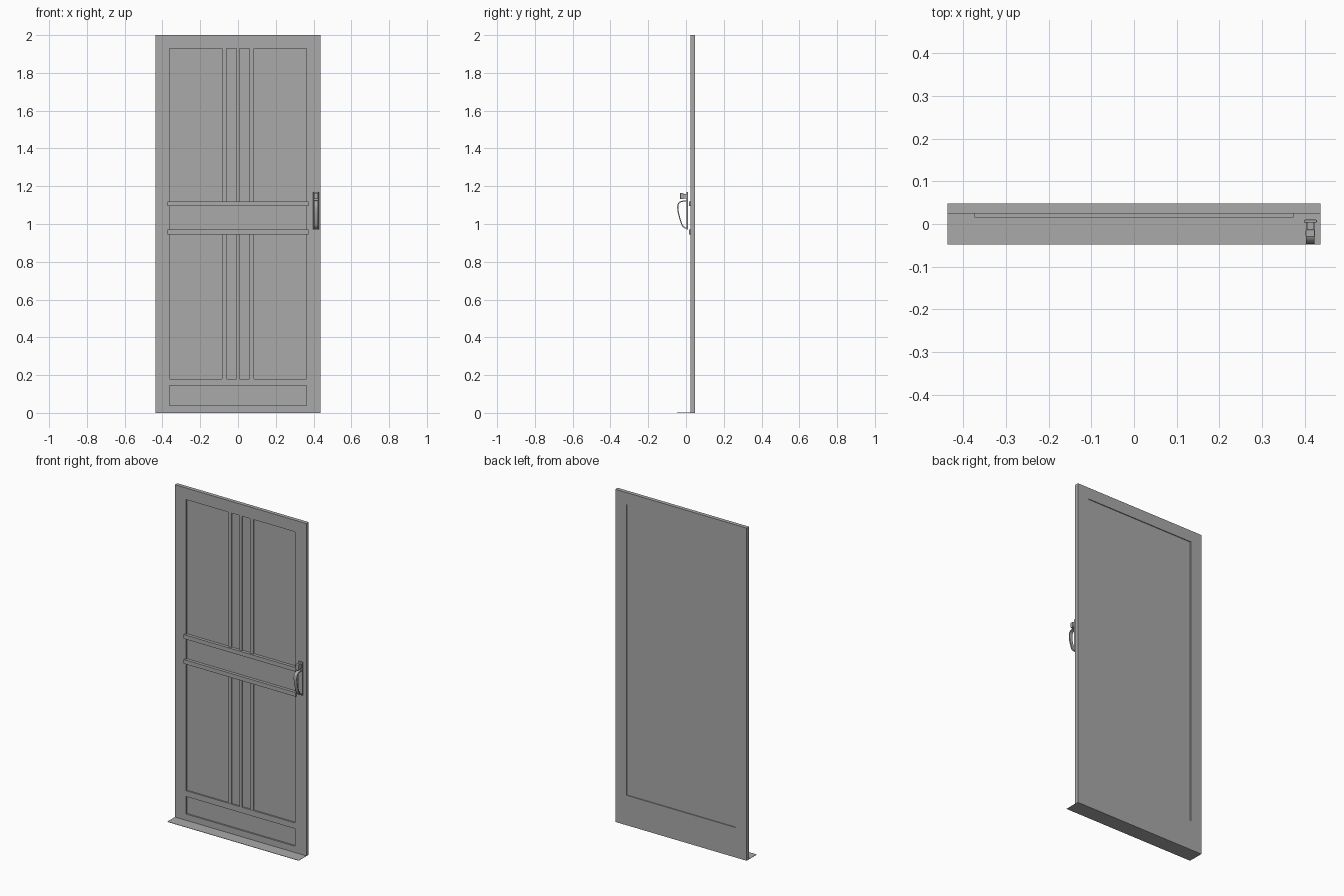
import bpy, bmesh, math
from mathutils import Vector

cube = bpy.data.objects.get("Cube")
if cube:
    bpy.data.objects.remove(cube, do_unlink=True)

# Single painted-metal grey
grey = bpy.data.materials.new("mid_grey")
grey.use_nodes = True
grey.diffuse_color = (0.4, 0.4, 0.4, 1)
grey.node_tree.nodes["Principled BSDF"].inputs["Base Color"].default_value = (0.4, 0.4, 0.4, 1)


def finish(name, bm):
    bmesh.ops.recalc_face_normals(bm, faces=bm.faces)
    mesh = bpy.data.meshes.new(name)
    bm.to_mesh(mesh)
    bm.free()
    mesh.materials.append(grey)
    obj = bpy.data.objects.new(name, mesh)
    bpy.context.collection.objects.link(obj)
    return obj


def box(name, x, y, z):
    """Box from (min, max) pairs on each axis."""
    bm = bmesh.new()
    bmesh.ops.create_cube(bm, size=1)
    for v in bm.verts:
        v.co = [(lo + hi) / 2 + c * (hi - lo) for c, (lo, hi) in zip(v.co, (x, y, z))]
    return finish(name, bm)


def prism(name, outline, x):
    """Side outline of (y, z) points extruded across x."""
    bm = bmesh.new()
    face = bm.faces.new([bm.verts.new((x[0], p[0], p[1])) for p in outline])
    new = bmesh.ops.extrude_face_region(bm, geom=[face])["geom"]
    for v in new:
        if isinstance(v, bmesh.types.BMVert):
            v.co.x = x[1]
    return finish(name, bm)


def bevel(obj, width, segments=2):
    mod = obj.modifiers.new("soft_edges", "BEVEL")
    mod.width, mod.segments = width, segments


HALF, PANEL = 0.437, 0.3625
FRONT, BACK = 0.0245, 0.0475
RECESS = FRONT + 0.009

# Door leaf with recessed panels on the front and one large panel on the back
leaf = box("door_leaf", (-HALF, HALF), (FRONT, BACK), (0, 2))
recesses = [((FRONT - 0.02, RECESS), (0.18, 1.93)),
            ((FRONT - 0.02, RECESS), (0.04, 0.145)),
            ((BACK - 0.005, BACK + 0.02), (0.18, 1.93))]
bpy.context.view_layer.objects.active = leaf
for y, z in recesses:
    cutter = box("panel_cutter", (-PANEL, PANEL), y, z)
    cutter.hide_render = True
    mod = leaf.modifiers.new("recess", "BOOLEAN")
    mod.operation, mod.object, mod.solver = "DIFFERENCE", cutter, "EXACT"
    bpy.ops.object.modifier_apply(modifier=mod.name)
    bpy.data.objects.remove(cutter, do_unlink=True)

# Raised cross rails around the middle band
for name, z in (("lower", (0.945, 0.97)), ("upper", (1.095, 1.12))):
    box(name + "_cross_rail", (-0.373, 0.373), (0.0155, RECESS), z)

# Upright bars in the panels above and below the band
for name, z in (("lower", (0.18, 0.945)), ("upper", (1.12, 1.93))):
    for side, x in (("right", (-0.084, -0.062)), ("centre", (-0.008, 0.008)),
                    ("left", (0.062, 0.084))):
        box(f"{name}_{side}_bar", x, (FRONT + 0.001, RECESS), z)

# Flat sill in front of the foot of the door
box("sill", (-HALF, HALF), (-0.0475, FRONT), (0, 0.002))

# Handle plate and thumb latch
plate = box("handle_plate", (0.398, 0.428), (0.003, 0.010), (0.97, 1.17))
bevel(plate, 0.002)
box("latch_stem", (0.405, 0.421), (-0.014, 0.004), (1.135, 1.16))
bevel(box("latch_button", (0.402, 0.424), (-0.031, -0.013), (1.132, 1.165)), 0.003)

# Curved pull grip: smooth a short path, then thicken it into a strap
path = [Vector(p) for p in ((0.004, 1.122), (-0.02, 1.121), (-0.039, 1.113), (-0.045, 1.09),
                            (-0.039, 1.05), (-0.022, 0.995), (-0.01, 0.981), (0.004, 0.978))]
for _ in range(2):
    smooth = [path[0]]
    for a, b in zip(path, path[1:]):
        smooth += [a.lerp(b, 0.25), a.lerp(b, 0.75)]
    path = smooth + [path[-1]]
outer, inner = [], []
for i, p in enumerate(path):
    t = (path[min(i + 1, len(path) - 1)] - path[max(i - 1, 0)]).normalized()
    n = Vector((t.y, -t.x)) * 0.003
    outer.append(p + n)
    inner.append(p - n)
grip = prism("pull_grip", outer + inner[::-1], (0.403, 0.423))
bpy.ops.object.select_all(action="DESELECT")
grip.select_set(True)
bpy.context.view_layer.objects.active = grip
bpy.ops.object.shade_smooth_by_angle(angle=math.radians(35))
